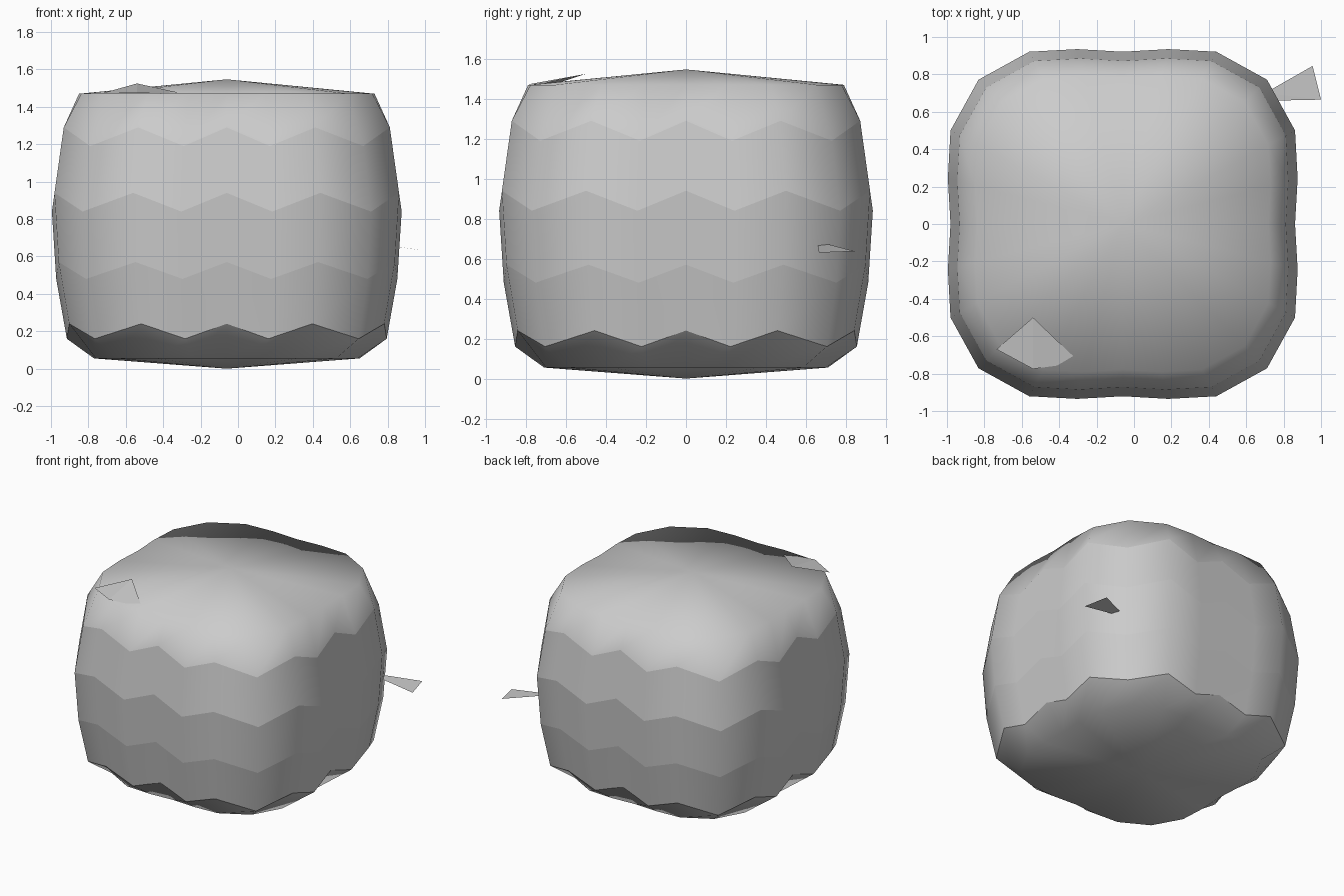
import bpy, bmesh

if "Cube" in bpy.data.objects:
    bpy.data.objects.remove(bpy.data.objects["Cube"])

CX = -0.06
# (peak z, valley z, half size) for each ring, bottom to top
RINGS = [(0.055, 0.055, 0.71), (0.24, 0.16, 0.855), (0.57, 0.48, 0.912),
         (0.94, 0.84, 0.935), (1.29, 1.19, 0.885), (1.47, 1.47, 0.79)]
# Half of one side of the rounded-square outline
HALF = [(0.985, 0.0), (1.0, 0.26), (0.985, 0.535), (0.825, 0.825)]


def outline():
    side = [(x, -y) for x, y in reversed(HALF[1:3])] + HALF
    pts = []
    for _ in range(4):
        pts += side
        side = [(-y, x) for x, y in side]
    return pts


def make_object(name, bm):
    mesh = bpy.data.meshes.new(name)
    bm.to_mesh(mesh)
    bm.free()
    ob = bpy.data.objects.new(name, mesh)
    bpy.context.collection.objects.link(ob)
    return ob


# Rounded block with zigzag bands
bm = bmesh.new()
loops = []
for peak, valley, s in RINGS:
    ring = []
    for i, (x, y) in enumerate(outline()):
        z = peak if i % 2 == 0 else valley
        # valleys sit lower, so they swell slightly less or more with height
        ring.append(bm.verts.new((CX + x * s, y * s, z)))
    loops.append(ring)
n = len(loops[0])
for lo, hi in zip(loops, loops[1:]):
    for i in range(n):
        j = (i + 1) % n
        bm.faces.new((lo[i], lo[j], hi[j], hi[i]))

# Shallow domed bottom and top
bottom = bm.verts.new((CX, 0, 0.0))
top = bm.verts.new((CX, 0, 1.547))
for i in range(n):
    j = (i + 1) % n
    bm.faces.new((loops[0][j], loops[0][i], bottom))
    bm.faces.new((loops[-1][i], loops[-1][j], top))
bmesh.ops.recalc_face_normals(bm, faces=bm.faces)

# Smooth shading inside each band, crisp zigzag borders
for f in bm.faces:
    f.smooth = True
for ring in loops[1:5]:
    for i in range(n):
        bm.edges.get((ring[i], ring[(i + 1) % n])).smooth = False
make_object("rounded_block", bm)


def leaf(name, pts):
    bm = bmesh.new()
    vs = [bm.verts.new(p) for p in pts]
    bm.faces.new((vs[0], vs[1], vs[2]))
    bm.faces.new((vs[0], vs[2], vs[3]))
    make_object(name, bm)


# Small loose flakes on the side and the top
leaf("side_flake", [(0.70, 0.70, 0.675), (0.76, 0.66, 0.665),
                    (1.0, 0.665, 0.63), (0.955, 0.845, 0.637)])
leaf("top_flake", [(-0.54, -0.50, 1.525), (-0.735, -0.67, 1.47),
                   (-0.54, -0.775, 1.475), (-0.29, -0.74, 1.47)])
